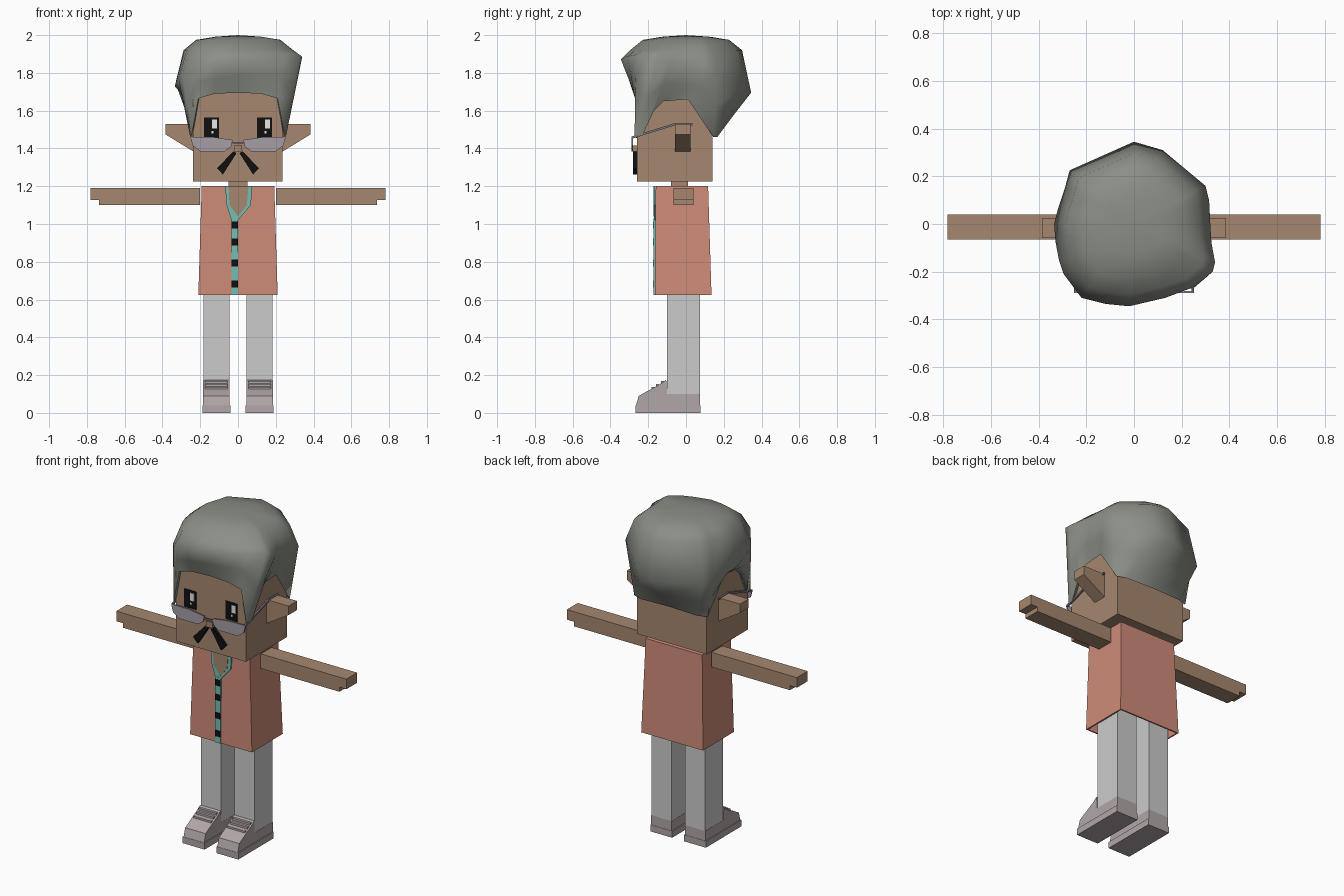
import bpy
import bmesh
from mathutils import Vector

default_cube = bpy.data.objects.get("Cube")
if default_cube:
    bpy.data.objects.remove(default_cube, do_unlink=True)


def make_material(name, red, green, blue):
    material = bpy.data.materials.new(name)
    material.use_nodes = True
    colour = (red, green, blue, 1)
    material.diffuse_color = colour
    material.node_tree.nodes["Principled BSDF"].inputs["Base Color"].default_value = colour
    return material


skin = make_material("warm skin", .38, .245, .16)
coral = make_material("coral shirt", .62, .26, .19)
pale_grey = make_material("pale grey trousers", .6, .6, .6)
mauve = make_material("mauve grey shoes", .44, .38, .39)
teal = make_material("teal trim", .17, .52, .46)
hair_grey = make_material("grey hair", .26, .275, .24)
lens_grey = make_material("lens grey", .38, .34, .38)
frame_grey = make_material("frame grey", .2, .18, .2)
black = make_material("black", .005, .005, .005)
white = make_material("white", .85, .85, .85)


def finish(name, mesh_data, material):
    """Turn a bmesh into a named object with one colour."""
    bmesh.ops.recalc_face_normals(mesh_data, faces=mesh_data.faces)
    mesh = bpy.data.meshes.new(name)
    mesh_data.to_mesh(mesh)
    mesh_data.free()
    mesh.materials.append(material)
    part = bpy.data.objects.new(name, mesh)
    bpy.context.collection.objects.link(part)
    return part


def loft(mesh_data, rings):
    """Join rings of equal length with quads; return the vertex rings."""
    loops = [[mesh_data.verts.new(point) for point in ring] for ring in rings]
    for lower, upper in zip(loops, loops[1:]):
        for i in range(len(lower)):
            j = (i + 1) % len(lower)
            mesh_data.faces.new((lower[i], lower[j], upper[j], upper[i]))
    return loops


def prism(name, profile, axis, low, high, material):
    """Extrude a profile: (x, z) points along y, or (y, z) points along x."""
    def place(point, depth):
        return (depth, point[0], point[1]) if axis == "x" else (point[0], depth, point[1])
    mesh_data = bmesh.new()
    loops = loft(mesh_data, [[place(p, depth) for p in profile] for depth in (low, high)])
    for loop in loops:
        mesh_data.faces.new(loop)
    return finish(name, mesh_data, material)


def box(name, x_range, y_range, z_range, material):
    (left, right), (bottom, top) = x_range, z_range
    outline = [(left, bottom), (right, bottom), (right, top), (left, top)]
    return prism(name, outline, "y", *y_range, material)


def flip(profile, side):
    return [(side * x, z) for x, z in profile]


def span(side, near, far):
    return sorted((side * near, side * far))


# Head, neck and nose
box("head", (-.238, .236), (-.26, .14), (1.225, 1.72), skin)
box("neck", (-.05, .05), (-.08, .01), (1.15, 1.23), skin)
box("nose", (-.022, .022), (-.28, -.255), (1.38, 1.415), skin)

# Tapered shirt, open at the hem
shirt_data = bmesh.new()
shirt_rings = []
for half_width, front, back, height in ((.21, -.165, .135, .625), (.192, -.16, .117, 1.2)):
    shirt_rings.append([(-half_width, front, height), (half_width, front, height),
                        (half_width, back, height), (-half_width, back, height)])
shirt_data.faces.new(loft(shirt_data, shirt_rings)[-1])
shirt = finish("shirt", shirt_data, coral)
thickness = shirt.modifiers.new("cloth thickness", "SOLIDIFY")
thickness.thickness = .012

# Collar trim, open neck, placket and buttons
collar = [(-.068, 1.2), (-.06, 1.1), (-.035, 1.02), (0, 1.02), (.068, 1.1), (.075, 1.2)]
neckline = [(-.05, 1.2), (-.045, 1.1), (0, 1.04), (.047, 1.1), (.055, 1.2)]
prism("collar_trim", collar, "y", -.17, -.161, teal)
prism("open_neck", neckline, "y", -.173, -.165, skin)
box("placket", (-.035, 0), (-.171, -.162), (.625, 1.03), teal)
for height in (.995, .905, .793, .683):
    box("button", (-.035, 0), (-.175, -.168), (height - .018, height + .018), black)

# Limbs, ears and shoes, repeated on both sides
arm = [(.2, 1.19), (.782, 1.19), (.782, 1.128), (.735, 1.128), (.735, 1.1), (.2, 1.1)]
ear = [(.23, 1.53), (.385, 1.53), (.385, 1.475), (.23, 1.38)]
shoe = [(.075, .04), (.075, .1), (-.1, .1), (-.105, .175), (-.14, .15),
        (-.215, .11), (-.25, .09), (-.265, .04)]
moustache = [(.008, 1.375), (.025, 1.385), (.11, 1.295), (.08, 1.262)]
lens = [(.028, 1.445), (.13, 1.46), (.252, 1.462), (.24, 1.415),
        (.2, 1.385), (.07, 1.385), (.035, 1.41)]
temple = [(-.285, 1.452), (-.06, 1.522), (.035, 1.522),
          (.035, 1.534), (-.06, 1.534), (-.285, 1.464)]

for label, side in (("left", 1), ("right", -1)):
    prism(label + "_arm", flip(arm, side), "y", -.065, .04, skin)
    prism(label + "_ear", flip(ear, side), "y", -.058, .025, skin)
    box(label + "_leg", span(side, .046, .183), (-.1, .075), (.1, .8), pale_grey)
    prism(label + "_shoe", shoe, "x", *span(side, .045, .184), mauve)
    box(label + "_sole", span(side, .04, .189), (-.267, .077), (0, .04), mauve)
    for step in range(3):
        y, z = -.125 - .025 * step, .158 - .015 * step
        box(label + "_lace", span(side, .055, .175), (y - .008, y + .008),
            (z - .02, z + .01), mauve)

    # Moustache and half-moon spectacles
    prism(label + "_moustache", flip(moustache, side), "y", -.28, -.255, black)
    prism(label + "_lens", flip(lens, side), "y", -.289, -.281, lens_grey)
    prism(label + "_temple", temple, "x", *span(side, .242, .252), frame_grey)

    # Eyes with highlights on the same side of each pupil
    centre = .14 * side
    box(label + "_eye", (centre - .04, centre + .04), (-.265, -.258), (1.455, 1.565), black)
    box(label + "_eye_shine", (centre + .002, centre + .03), (-.268, -.262), (1.505, 1.552), white)
    box(label + "_eye_glint", (centre, centre + .01), (-.268, -.262), (1.48, 1.493), white)

box("spectacle_bridge", (-.03, .03), (-.288, -.28), (1.425, 1.435), frame_grey)

# Hair: hemline around the face and nape, swelling to an uneven outline
half_hem = [(0, -.275, 1.695), (.12, -.275, 1.69), (.21, -.27, 1.665), (.247, -.272, 1.465),
            (.255, -.23, 1.47), (.255, -.17, 1.6), (.25, -.12, 1.65), (.25, .01, 1.66),
            (.25, .145, 1.46), (.19, .165, 1.46), (0, .165, 1.465)]
hem = half_hem + [(-x, y, z) for x, y, z in half_hem[-2:0:-1]]
outline = [(-.02, -.345), (.13, -.31), (.25, -.265), (.33, -.2), (.34, -.16),
           (.325, -.08), (.32, 0), (.315, .1), (.3, .16), (.12, .31), (0, .345),
           (-.27, .225), (-.29, .15), (-.32, .06), (-.335, 0), (-.33, -.07),
           (-.315, -.15), (-.295, -.21), (-.22, -.31), (-.12, -.335)]


def crown(scale, height):
    return [(x * scale, y * scale, height) for x, y in outline]


tucked = [(x * .85, y * .85, z + .1) for x, y, z in hem]
widest = [(x, y, 1.785 - .26 * y + .17 * x) for x, y in outline]
middle = [Vector(a).lerp(Vector(b), .5) * 1.0 for a, b in zip(hem, widest)]
hair_data = bmesh.new()
hair_loops = loft(hair_data, [tucked, hem, middle, widest,
                              crown(.86, 1.92), crown(.66, 1.975), crown(.35, 1.992)])
tip = hair_data.verts.new((0, 0, 2))
for first, second in zip(hair_loops[-1], hair_loops[-1][1:] + hair_loops[-1][:1]):
    hair_data.faces.new((first, second, tip))
hair = finish("hair", hair_data, hair_grey)
bpy.ops.object.select_all(action="DESELECT")
hair.select_set(True)
bpy.context.view_layer.objects.active = hair
bpy.ops.object.shade_smooth_by_angle(angle=1.2)
